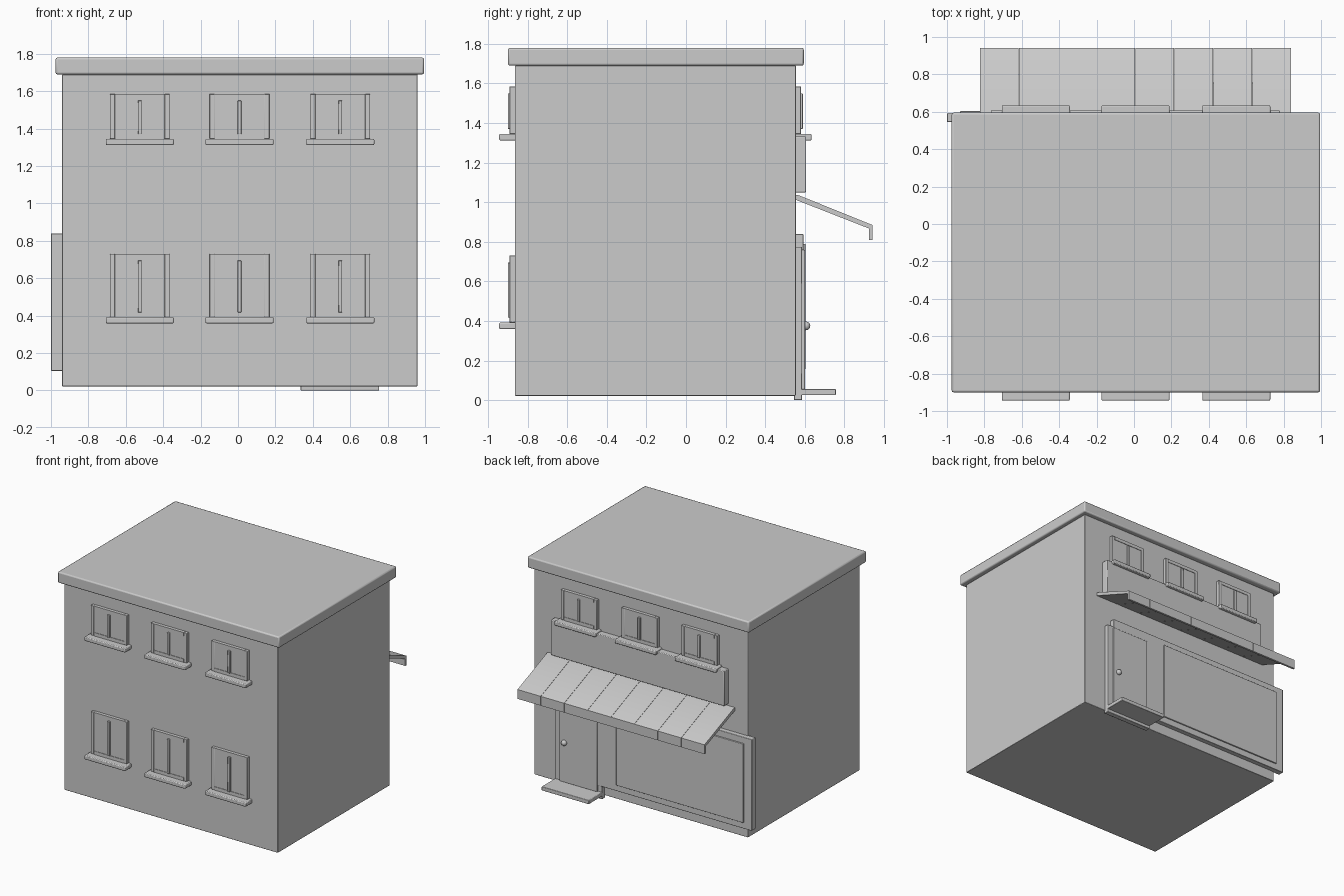
import bpy
from mathutils import Vector

cube = bpy.data.objects.get("Cube")
if cube:
    bpy.data.objects.remove(cube, do_unlink=True)

grey = bpy.data.materials.new("plain_grey")
grey.use_nodes = True
GREY = (0.6, 0.6, 0.6, 1)
grey.diffuse_color = GREY
grey.node_tree.nodes["Principled BSDF"].inputs["Base Color"].default_value = GREY


def finish(obj, name, bevel=0):
    obj.name = name
    obj.data.materials.append(grey)
    if bevel:
        mod = obj.modifiers.new("soft_edges", "BEVEL")
        mod.width = bevel
        mod.segments = 2
    bpy.ops.object.shade_smooth_by_angle()
    return obj


def box(name, x, y, z, bevel=0):
    """Box from (min, max) pairs on each axis."""
    lo, hi = (Vector(v) for v in zip(x, y, z))
    bpy.ops.mesh.primitive_cube_add(size=1, location=(lo + hi) / 2)
    obj = bpy.context.object
    obj.scale = hi - lo
    bpy.ops.object.transform_apply(location=False, scale=True)
    return finish(obj, name, bevel)


def extrude_x(name, profile, x0, x1):
    """Side profile of (y, z) points extruded along x."""
    n = len(profile)
    verts = [(x, y, z) for x in (x0, x1) for y, z in profile]
    faces = [tuple(range(n))[::-1], tuple(range(n, 2 * n))]
    faces += [(i, (i + 1) % n, (i + 1) % n + n, i + n) for i in range(n)]
    mesh = bpy.data.meshes.new(name)
    mesh.from_pydata(verts, [], faces)
    obj = bpy.data.objects.new(name, mesh)
    bpy.context.collection.objects.link(obj)
    bpy.ops.object.select_all(action="DESELECT")
    obj.select_set(True)
    bpy.context.view_layer.objects.active = obj
    return finish(obj, name)


FRONT, BACK = -0.865, 0.555


def window(name, cx, z0, z1, wall, side):
    """Framed two-pane window with a sill; side is the outward y sign."""
    def depth(a, b):
        return sorted((wall + side * a, wall + side * b))

    def ring(part, half, a, b, rail, near, far):
        y = depth(near, far)
        for s in (-1, 1):
            edge = sorted((cx + s * half, cx + s * (half - rail)))
            box(f"{name}_{part}_stile", edge, y, (a, b), 0.003)
        inner = (cx - half + rail, cx + half - rail)
        box(f"{name}_{part}_top", inner, y, (b - rail, b))
        box(f"{name}_{part}_bottom", inner, y, (a, a + rail))

    ring("frame", 0.16, z0, z1, 0.027, -0.01, 0.026)
    box(f"{name}_panes", (cx - 0.135, cx + 0.135), depth(-0.01, 0.022),
        (z0 + 0.02, z1 - 0.025))
    box(f"{name}_mullion", (cx - 0.01, cx + 0.01), depth(0, 0.035),
        (z0 + 0.025, z1 - 0.035), 0.003)
    box(f"{name}_sill", (cx - 0.182, cx + 0.182), depth(-0.01, 0.079),
        (z0 - 0.033, z0), 0.006)


# Building shell and roof slab
box("walls", (-0.94, 0.96), (FRONT, BACK), (0.022, 1.69), 0.004)
box("roof_slab", (-0.975, 0.995), (-0.9, 0.595), (1.69, 1.78), 0.01)

# Windows on both long walls
for cx in (-0.525, 0.008, 0.547):
    window("front_upper_window", cx, 1.345, 1.585, FRONT, -1)
    window("front_lower_window", cx, 0.392, 0.73, FRONT, -1)
    window("back_upper_window", cx, 1.345, 1.585, BACK, 1)

# Sign board above the awning
box("sign_board", (-0.765, 0.78), (0.55, 0.607), (1.05, 1.332), 0.005)

# Awning of eight sloping strips with a hanging lip
x0, width, gap = -0.825, 1.665 / 8, 0.002
strip = [(0.555, 1.012), (0.925, 0.867), (0.925, 0.81), (0.942, 0.81),
         (0.942, 0.885), (0.565, 1.037), (0.555, 1.037)]
for i in range(8):
    left = x0 + i * width
    extrude_x("awning_strip", strip, left + gap / 2, left + width - gap / 2)

# Shop front board and its proud display pane
box("shop_board", (-1.0, 0.7), (0.545, 0.593), (0.105, 0.84), 0.004)
box("display_pane", (-0.93, 0.2), (0.58, 0.603), (0.155, 0.79), 0.003)

# Door, knob and step
box("door_frame", (0.335, 0.755), (0.545, 0.587), (0.0, 0.775), 0.004)
box("door_panel", (0.37, 0.705), (0.56, 0.601), (0.055, 0.76), 0.004)
bpy.ops.mesh.primitive_uv_sphere_add(segments=16, ring_count=10, radius=0.022,
                                     location=(0.66, 0.606, 0.375))
finish(bpy.context.object, "door_knob")
box("door_step", (0.335, 0.755), (0.57, 0.757), (0.025, 0.057), 0.004)
